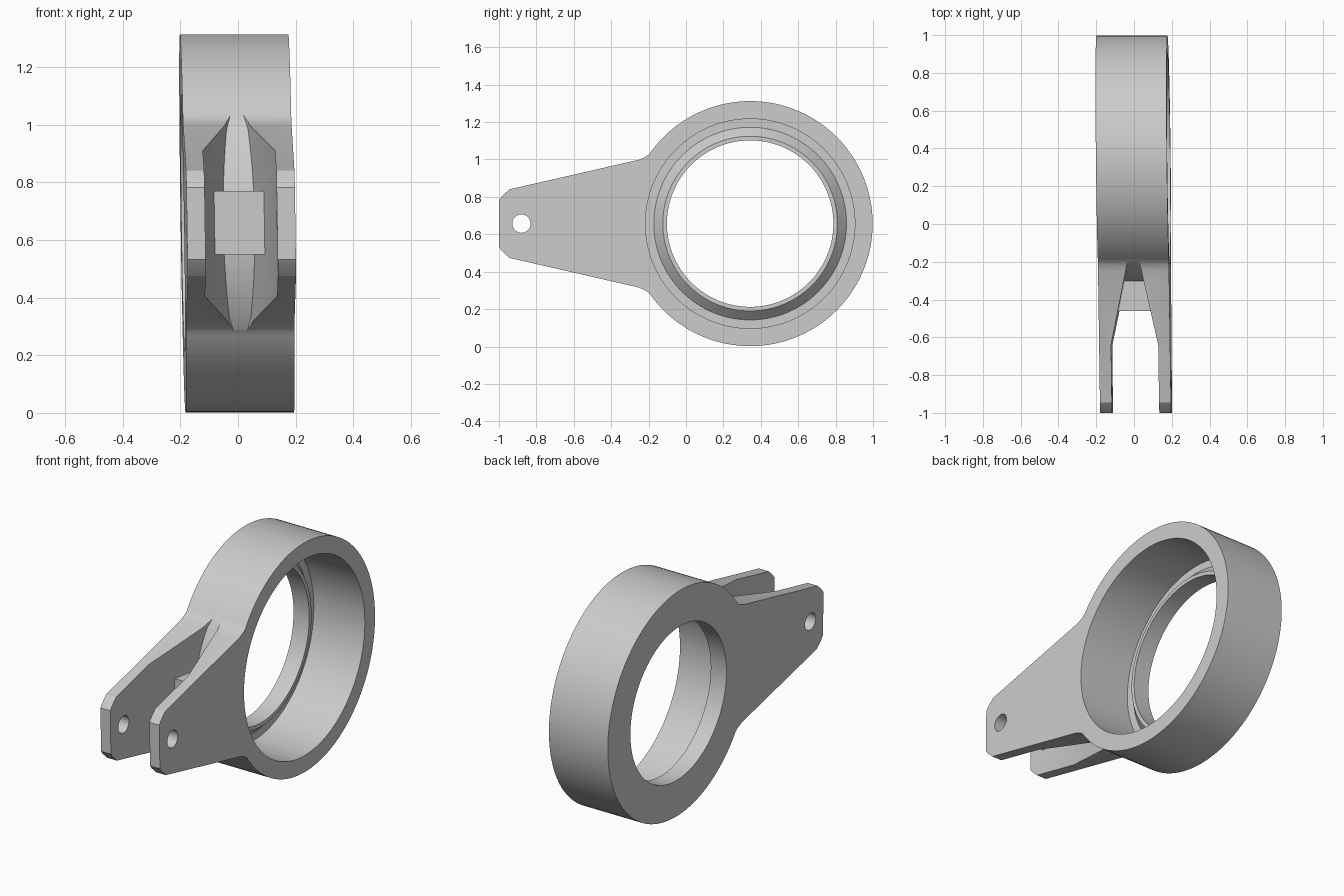
import bpy, bmesh, math
from mathutils import Matrix

if "Cube" in bpy.data.objects:
    bpy.data.objects.remove(bpy.data.objects["Cube"], do_unlink=True)

CY, CZ = 0.343, 0.657      # ring centre
R, HALF = 0.655, 0.188     # ring radius and half width
SEG = 128

grey = bpy.data.materials.new("plain grey")
grey.use_nodes = True
colour = (0.6, 0.6, 0.6, 1)
grey.diffuse_color = colour
grey.node_tree.nodes["Principled BSDF"].inputs["Base Color"].default_value = colour


def finish(bm, name):
    bmesh.ops.recalc_face_normals(bm, faces=bm.faces)
    mesh = bpy.data.meshes.new(name)
    bm.to_mesh(mesh)
    bm.free()
    mesh.materials.append(grey)
    obj = bpy.data.objects.new(name, mesh)
    bpy.context.collection.objects.link(obj)
    return obj


def prism(name, points, offset):
    """Extrude a closed 3D outline along an offset vector."""
    bm = bmesh.new()
    face = bm.faces.new([bm.verts.new(p) for p in points])
    top = bmesh.ops.extrude_face_region(bm, geom=[face])["geom"]
    bmesh.ops.translate(bm, vec=offset, verts=[v for v in top if isinstance(v, bmesh.types.BMVert)])
    return finish(bm, name)


def lathe(name, profile, cy=CY, seg=SEG):
    """Stack circles of (x, radius) along the x axis and cap the ends."""
    bm = bmesh.new()
    loops = []
    for x, r in profile:
        loops.append([bm.verts.new((x, cy + r * math.cos(a), CZ + r * math.sin(a)))
                      for a in (2 * math.pi * i / seg for i in range(seg))])
    for a, b in zip(loops, loops[1:]):
        for i in range(seg):
            j = (i + 1) % seg
            bm.faces.new((a[i], a[j], b[j], b[i]))
    bm.faces.new(loops[0])
    bm.faces.new(loops[-1])
    return finish(bm, name)


def combine(target, tool, operation):
    mod = target.modifiers.new("combine", 'BOOLEAN')
    mod.operation, mod.solver, mod.object = operation, 'EXACT', tool
    bpy.context.view_layer.objects.active = target
    bpy.ops.object.modifier_apply(modifier=mod.name)
    bpy.data.objects.remove(tool, do_unlink=True)


# Clevis arms: side outline, mirrored about the centre height
half = [(-1, 0.125), (-0.985, 0.145), (-0.945, 0.183), (-0.25, 0.342), (-0.215, 0.358),
        (-0.18, 0.385), (-0.145, 0.43), (0.1, 0.34)]
outline = [(y, CZ + h) for y, h in half] + [(y, CZ - h) for y, h in reversed(half)]
bracket = prism("clevis_ring_bracket", [(-HALF, y, z) for y, z in outline], (2 * HALF, 0, 0))

# Tapered slot between the arms, with a rounded inner end
side = [(0.125, -1.2), (0.125, -0.64), (0.05, -0.29), (0.037, -0.225), (0.022, -0.192)]
slot = [(x, y, -0.2) for x, y in side] + [(-x, y, -0.2) for x, y in reversed(side)]
combine(bracket, prism("slot_cutter", slot, (0, 0, 2)), 'DIFFERENCE')

# Ring body and the stop block at the root of the slot
combine(bracket, lathe("ring_body", [(-HALF, R), (HALF, R)]), 'UNION')
block = [(-0.1, -0.46, 0.55), (0.1, -0.46, 0.55), (0.1, -0.26, 0.55), (-0.1, -0.26, 0.55)]
combine(bracket, prism("stop_block", block, (0, 0, 0.22)), 'UNION')

# Stepped bore with a raised bevelled lip around the smaller opening
floor = -HALF + 0.05
for name, profile in (("opening_cutter", [(-0.4, 0.445), (0.0, 0.445)]),
                      ("bore_cutter", [(floor + 0.05, 0.467), (floor, 0.515), (floor, 0.56), (0.4, 0.56)])):
    if name == "bore_cutter":
        # the lip stays as a cone standing on the bore floor
        cutter = lathe(name, [(floor, 0.56), (0.4, 0.56)])
        combine(cutter, lathe("lip", [(floor - 0.1, 0.515), (floor, 0.515), (floor + 0.05, 0.467)]),
                'DIFFERENCE')
    else:
        cutter = lathe(name, profile)
    combine(bracket, cutter, 'DIFFERENCE')

# Pin holes through both arms
combine(bracket, lathe("pin_cutter", [(-0.4, 0.049), (0.4, 0.049)], -0.88, 32), 'DIFFERENCE')

# Slight lean of the whole part
lean = Matrix(((1, -0.011, -0.015, 0.015 * CZ), (0, 1, 0, 0), (0, 0, 1, 0), (0, 0, 0, 1)))
bracket.data.transform(lean)

bpy.ops.object.select_all(action='DESELECT')
bracket.select_set(True)
bpy.context.view_layer.objects.active = bracket
bpy.ops.object.shade_smooth_by_angle(angle=math.radians(25))
